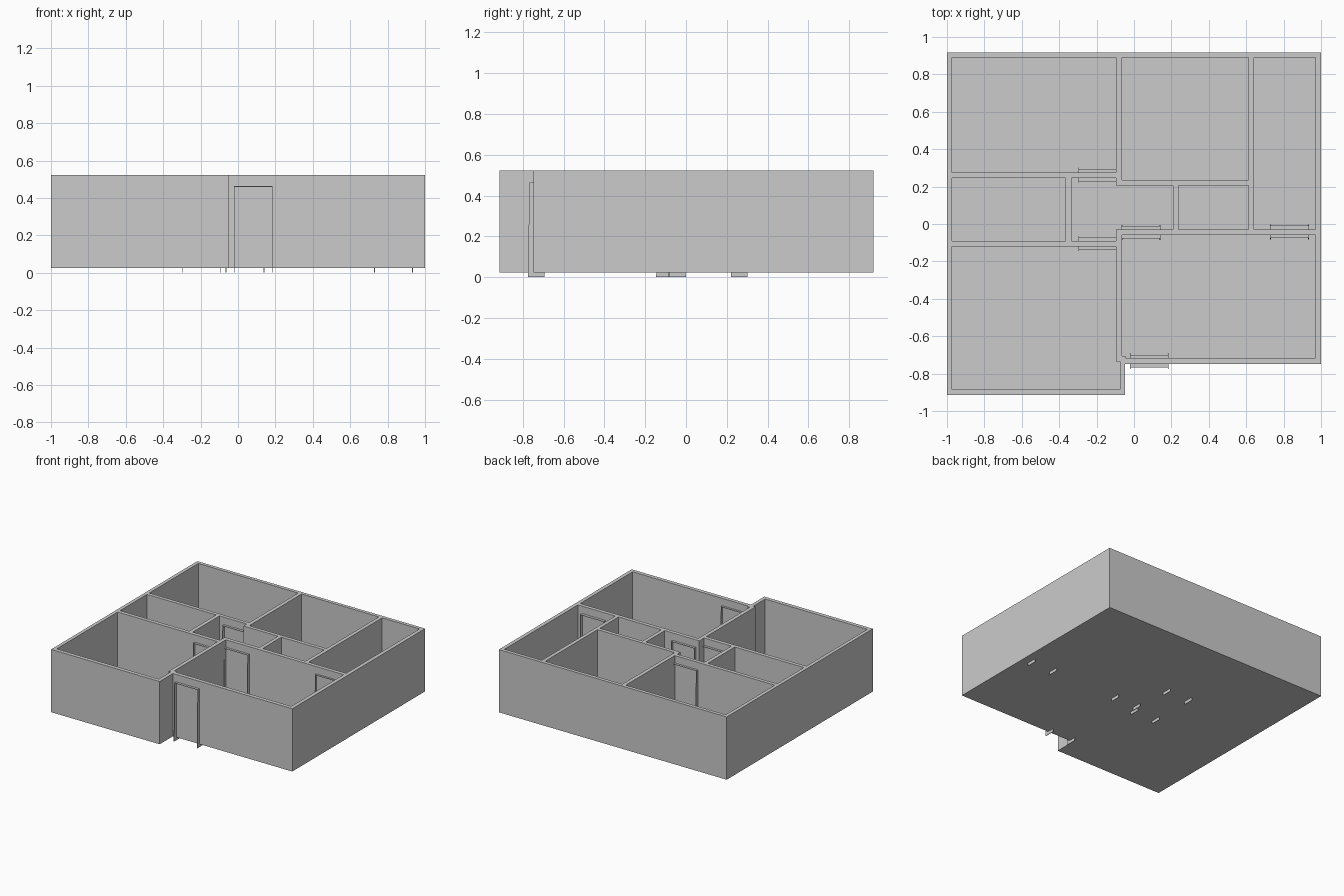
import bpy, bmesh

if "Cube" in bpy.data.objects:
    bpy.data.objects.remove(bpy.data.objects["Cube"])

Z0, ZF, Z1 = 0.024, 0.034, 0.522     # underside, floor level, wall top


def rect(x0, x1, y0, y1):
    return [(x0, y0), (x1, y0), (x1, y1), (x0, y1)]


def plan_solid(name, loops, z0, z1):
    """Filled 2D plan (first loop outer, others holes) raised from z0 to z1."""
    cu = bpy.data.curves.new(name + "_plan", 'CURVE')
    cu.dimensions = '2D'
    cu.fill_mode = 'BOTH'
    cu.extrude = (z1 - z0) / 2
    for pts in loops:
        s = cu.splines.new('POLY')
        s.points.add(len(pts) - 1)
        for p, (x, y) in zip(s.points, pts):
            p.co = (x, y, 0, 1)
        s.use_cyclic_u = True
    tmp = bpy.data.objects.new(name + "_plan", cu)
    bpy.context.collection.objects.link(tmp)
    bpy.context.view_layer.update()
    dg = bpy.context.evaluated_depsgraph_get()
    me = bpy.data.meshes.new_from_object(tmp.evaluated_get(dg))
    bpy.data.objects.remove(tmp)
    bm = bmesh.new()
    bm.from_mesh(me)
    bmesh.ops.remove_doubles(bm, verts=bm.verts, dist=1e-5)
    bmesh.ops.translate(bm, verts=bm.verts, vec=(0, 0, (z0 + z1) / 2))
    bmesh.ops.recalc_face_normals(bm, faces=bm.faces)
    for f in bm.faces:
        f.smooth = False
    bm.to_mesh(me)
    bm.free()
    ob = bpy.data.objects.new(name, me)
    bpy.context.collection.objects.link(ob)


def door_frame(name, x, y, w=0.207, h=0.463, t=0.004):
    """Thin three-sided lining straddling a wall, slightly deeper at its feet."""
    a, b = x, x + w
    prof = [(a, 0), (a, h), (b, h), (b, 0),
            (b - t, 0), (b - t, h - t), (a + t, h - t), (a + t, 0)]
    bm = bmesh.new()
    rings = []
    for s in (-1, 1):
        rings.append([bm.verts.new((px, y + s * (0.041 - 0.008 * pz / h), pz))
                      for px, pz in prof])
    for i in range(8):
        j = (i + 1) % 8
        bm.faces.new((rings[0][i], rings[0][j], rings[1][j], rings[1][i]))
    for r in rings:
        for q in ((0, 1, 6, 7), (1, 2, 5, 6), (2, 3, 4, 5)):
            bm.faces.new([r[k] for k in q])
    bmesh.ops.recalc_face_normals(bm, faces=bm.faces)
    me = bpy.data.meshes.new(name)
    bm.to_mesh(me)
    bm.free()
    bpy.context.collection.objects.link(bpy.data.objects.new(name, me))


outline = [(-1, -0.915), (-0.047, -0.915), (-0.047, -0.748), (1, -0.748),
           (1, 0.918), (-1, 0.918)]

# Rooms, cut out of the wall plan
rooms = [
    rect(-0.972, -0.095, 0.276, 0.89),       # back left room
    rect(-0.065, 0.613, 0.234, 0.89),        # back middle room
    rect(0.642, 0.97, -0.03, 0.89),          # back right room
    rect(-0.972, -0.365, -0.09, 0.247),      # left middle room
    rect(0.237, 0.613, -0.03, 0.205),        # small middle room
    [(-0.335, -0.09), (-0.095, -0.09), (-0.095, -0.03), (0.208, -0.03),
     (0.208, 0.205), (-0.095, 0.205), (-0.095, 0.247), (-0.335, 0.247)],  # hall
    [(-0.045, -0.717), (0.97, -0.717), (0.97, -0.06), (-0.065, -0.06),
     (-0.065, -0.705), (-0.045, -0.705)],    # front right room
    [(-0.972, -0.884), (-0.076, -0.884), (-0.076, -0.735), (-0.095, -0.735),
     (-0.095, -0.12), (-0.972, -0.12)],      # front left room
]

plan_solid("walls", [outline] + rooms, ZF, Z1)
plan_solid("floor", [outline], Z0, ZF)

# Door linings
for name, x, y in (("entrance", -0.022, -0.734), ("back_left", -0.297, 0.261),
                   ("front_left", -0.297, -0.105), ("hall", -0.066, -0.045),
                   ("back_right", 0.728, -0.042)):
    door_frame(name + "_door_frame", x, y)
